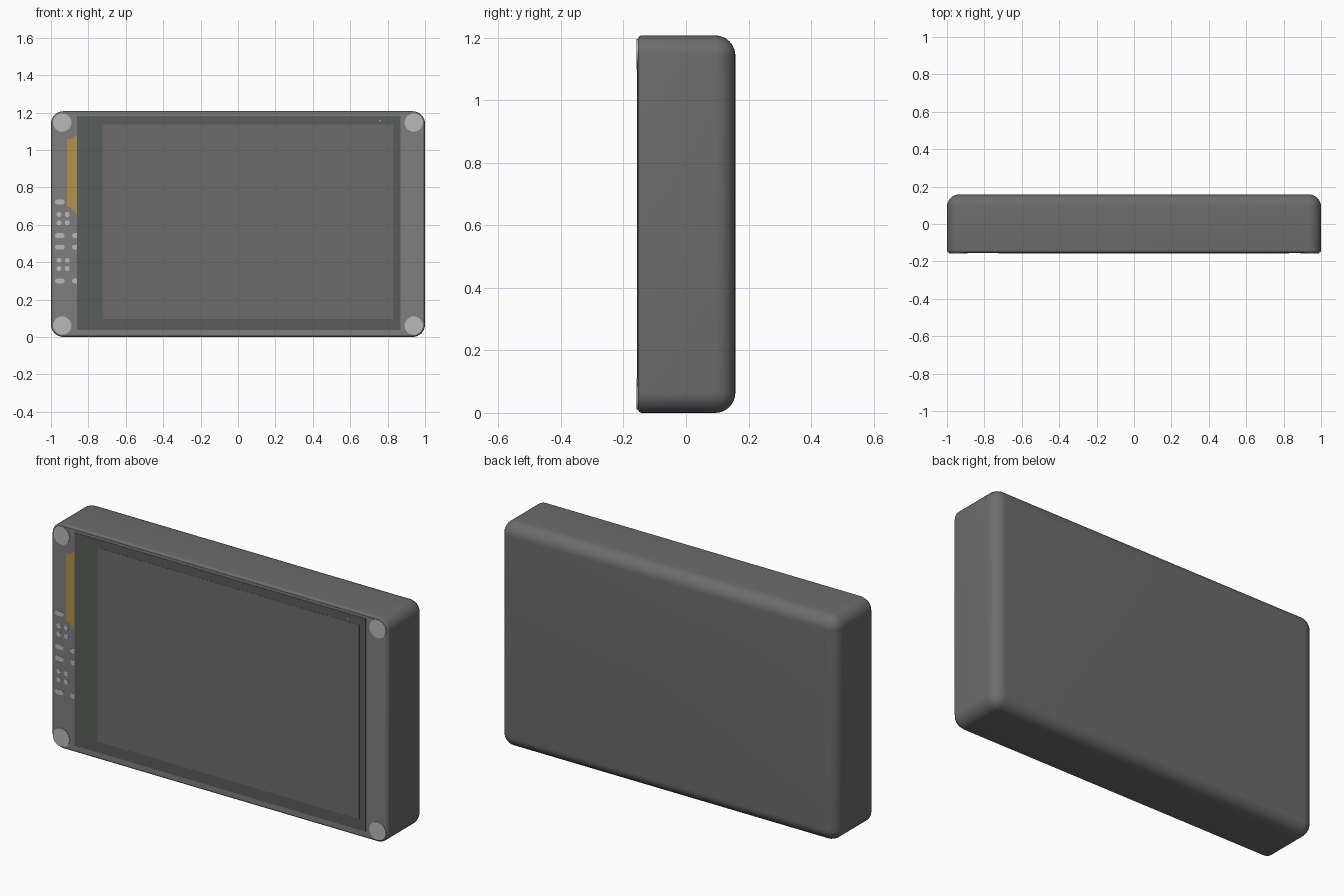
import bpy, bmesh, math

if "Cube" in bpy.data.objects:
    bpy.data.objects.remove(bpy.data.objects["Cube"])

H = 1.207
MID = H / 2


def material(name, rgb):
    m = bpy.data.materials.new(name)
    m.diffuse_color = (*rgb, 1)
    m.use_nodes = True
    m.node_tree.nodes["Principled BSDF"].inputs["Base Color"].default_value = m.diffuse_color
    return m


CASE = material("case_grey", (0.15, 0.15, 0.15))
BOARD = material("board_grey", (0.21, 0.21, 0.21))
BEZEL = material("bezel_grey", (0.10, 0.11, 0.10))
PANEL = material("panel_grey", (0.15, 0.15, 0.15))
METAL = material("pad_grey", (0.48, 0.48, 0.48))
AMBER = material("amber", (0.45, 0.29, 0.07))


def rounded(cx, cz, w, h, r, n=8):
    """Rounded rectangle outline in x, z."""
    pts = []
    for i, (sx, sz) in enumerate([(1, 1), (-1, 1), (-1, -1), (1, -1)]):
        for k in range(n + 1):
            a = math.pi / 2 * (i + k / n)
            pts.append((cx + sx * (w / 2 - r) + r * math.cos(a),
                        cz + sz * (h / 2 - r) + r * math.sin(a)))
    return pts


def loft(name, layers, mat):
    """Solid through a list of (y, outline) layers, front to back."""
    bm = bmesh.new()
    rings = [[bm.verts.new((x, y, z)) for x, z in pts] for y, pts in layers]
    for a, b in zip(rings, rings[1:]):
        for i in range(len(a)):
            j = (i + 1) % len(a)
            bm.faces.new((a[i], a[j], b[j], b[i]))
    bm.faces.new(rings[0])
    bm.faces.new(rings[-1][::-1])
    bmesh.ops.remove_doubles(bm, verts=bm.verts, dist=1e-5)
    bmesh.ops.recalc_face_normals(bm, faces=bm.faces)
    me = bpy.data.meshes.new(name)
    bm.to_mesh(me)
    bm.free()
    me.materials.append(mat)
    ob = bpy.data.objects.new(name, me)
    bpy.context.collection.objects.link(ob)
    bpy.ops.object.select_all(action='DESELECT')
    ob.select_set(True)
    bpy.context.view_layer.objects.active = ob
    bpy.ops.object.shade_smooth_by_angle(angle=math.radians(35))
    return ob


def plate(name, pts, front, mat, back=-0.150):
    return loft(name, [(front, pts), (back, pts)], mat)


# Case: small fillet round the front, large fillet round the back
CORNER, BACK_R, FRONT_R = 0.067, 0.065, 0.012
layers = []
for y_edge, rad, sign in [(-0.153, FRONT_R, -1), (0.158, BACK_R, 1)]:
    steps = range(9) if sign > 0 else range(8, -1, -1)
    for k in steps:
        a = math.pi / 2 * k / 8
        inset = rad * (1 - math.cos(a))
        y = y_edge - sign * rad * (1 - math.sin(a))
        layers.append((y, rounded(0, MID, 2 - 2 * inset, H - 2 * inset, CORNER - inset)))
loft("case", layers, CASE)

# Circuit board, screen bezel and display panel
plate("circuit_board", rounded(0, MID, 1.976, H - 0.024, 0.055), -0.1545, BOARD)
plate("screen_bezel", [(-0.862, 0.038), (0.868, 0.038), (0.868, 1.182), (-0.862, 1.182)],
      -0.1562, BEZEL)
plate("display_panel", [(-0.725, 0.097), (0.83, 0.097), (0.83, 1.137), (-0.725, 1.137)],
      -0.1570, PANEL)

# Corner mounting discs
for sx in (-1, 1):
    for sz in (-1, 1):
        plate("mounting_disc", rounded(sx * 0.94, MID + sz * 0.543, 0.098, 0.098, 0.049),
              -0.158, METAL)

# Flex cable beside the screen
plate("flex_cable", [(-0.914, 0.70), (-0.895, 0.69), (-0.862, 0.66), (-0.862, 1.08),
                     (-0.885, 1.062), (-0.914, 1.055)], -0.1555, AMBER)

# Solder pads: groups of four dots, long pads, pads cut by the screen edge
for z0 in (0.633, 0.388):
    for dx in (-0.022, 0.022):
        for dz in (-0.022, 0.022):
            plate("solder_dot", rounded(-0.935 + dx, z0 + dz, 0.027, 0.027, 0.0135, 4),
                  -0.1555, METAL)
for z in (0.722, 0.542, 0.48, 0.30):
    plate("long_pad", rounded(-0.953, z, 0.05, 0.026, 0.0125, 4), -0.1555, METAL)
    if z < 0.7:
        plate("edge_pad", rounded(-0.862, z, 0.05, 0.026, 0.0125, 4), -0.1555, METAL)

# Pin-hole mark on the bezel
plate("sensor_dot", rounded(0.76, 1.155, 0.012, 0.012, 0.006, 3), -0.1566, AMBER)
